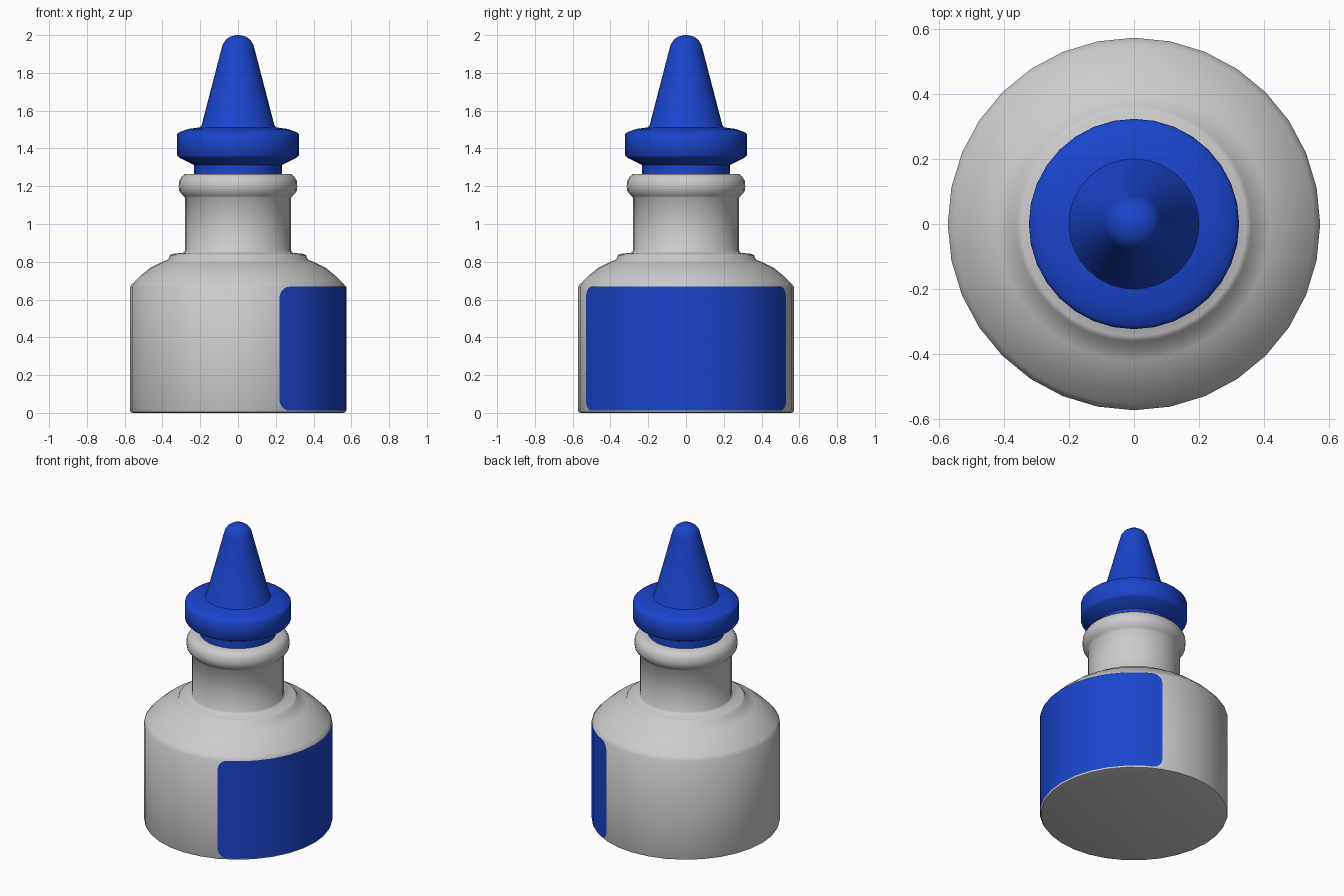
import bpy, math

if "Cube" in bpy.data.objects:
    bpy.data.objects.remove(bpy.data.objects["Cube"])

SIDES = 32
STEP = 2 * math.pi / SIDES
RADIUS = 0.572

blue = bpy.data.materials.new("blue_plastic")
blue.diffuse_color = (0.01, 0.06, 0.6, 1)
blue.use_nodes = True
blue.node_tree.nodes["Principled BSDF"].inputs["Base Color"].default_value = blue.diffuse_color


def make_object(name, verts, faces, material=None, angle=50):
    mesh = bpy.data.meshes.new(name)
    mesh.from_pydata(verts, [], faces)
    mesh.update()
    obj = bpy.data.objects.new(name, mesh)
    bpy.context.collection.objects.link(obj)
    if material:
        mesh.materials.append(material)
    bpy.ops.object.select_all(action='DESELECT')
    bpy.context.view_layer.objects.active = obj
    obj.select_set(True)
    bpy.ops.object.shade_smooth_by_angle(angle=math.radians(angle))
    return obj


def lathe(name, profile, material=None, angle=50):
    """Revolve (radius, z) points listed bottom to top; both ends are closed."""
    verts = [(r * math.cos(i * STEP), r * math.sin(i * STEP), z)
             for r, z in profile for i in range(SIDES)]
    faces = []
    for k in range(len(profile) - 1):
        a, b = k * SIDES, (k + 1) * SIDES
        for i in range(SIDES):
            j = (i + 1) % SIDES
            faces.append((a + i, a + j, b + j, b + i))
    faces.append(tuple(reversed(range(SIDES))))
    last = (len(profile) - 1) * SIDES
    faces.append(tuple(range(last, last + SIDES)))
    return make_object(name, verts, faces, material, angle)


# Bottle: straight body, domed shoulder, neck and rolled lip
lathe("bottle", [
    (0.556, 0), (0.568, 0.004), (RADIUS, 0.015), (RADIUS, 0.667), (0.555, 0.688),
    (0.515, 0.727), (0.466, 0.767), (0.42, 0.79), (0.37, 0.812),
    (0.36, 0.836), (0.345, 0.842), (0.29, 0.848), (0.28, 0.86),
    (0.28, 1.138), (0.29, 1.15), (0.312, 1.175), (0.314, 1.2), (0.312, 1.228),
    (0.298, 1.25), (0.28, 1.265), (0.22, 1.265)])

# Cap: collar, flange and tapered nozzle with rounded tip
lathe("nozzle_cap", [
    (0.232, 1.262), (0.232, 1.312), (0.312, 1.352), (0.323, 1.364),
    (0.323, 1.474), (0.312, 1.485), (0.265, 1.503), (0.2, 1.512), (0.192, 1.525),
    (0.088, 1.925), (0.08, 1.953), (0.064, 1.976), (0.042, 1.991),
    (0.018, 1.999), (0.004, 2.0)], blue)

# Label: rounded rectangle wrapped on the faceted right side of the body
HALF, LOW, HIGH, CORNER = 6 * STEP, 0.012, 0.668, 0.06
corner_angle = CORNER / RADIUS
right_edge = [HALF - corner_angle * (1 - math.sin(math.radians(d)))
              for d in range(0, 91, 15)]
angles = sorted([i * STEP for i in range(-5, 6)] + right_edge + [-a for a in right_edge])
verts = []
for a in angles:
    local = (a % STEP) - STEP / 2
    r = (RADIUS + 0.002) * math.cos(STEP / 2) / math.cos(local)
    t = max(0, (abs(a) - HALF + corner_angle) / corner_angle)
    inset = CORNER * (1 - math.sqrt(max(0, 1 - t * t)))
    for z in (LOW + inset, HIGH - inset):
        verts.append((r * math.cos(a), r * math.sin(a), z))
faces = [(2 * i, 2 * i + 2, 2 * i + 3, 2 * i + 1) for i in range(len(angles) - 1)]
make_object("label", verts, faces, blue)
